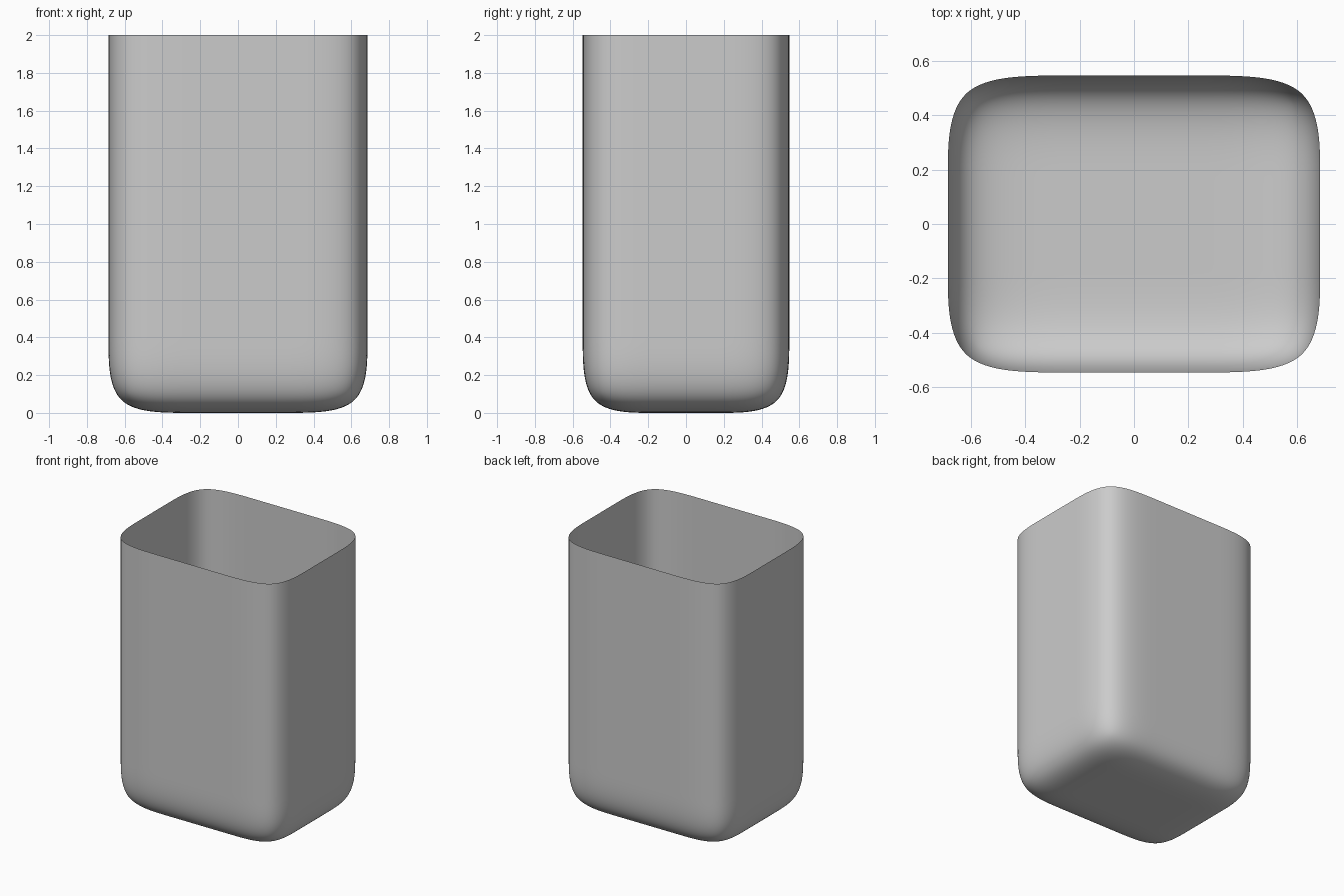
import bpy, bmesh

if "Cube" in bpy.data.objects:
    bpy.data.objects.remove(bpy.data.objects["Cube"])

# Half sizes and distance of the support loops from the walls
HX, HY, H = 0.686, 0.547, 2.0
xs = [-HX, -HX + 0.425, HX - 0.425, HX]
ys = [-HY, -HY + 0.385, HY - 0.385, HY]
zs = [0.0, 0.4, 0.8, 1.2, 1.6, H]

bm = bmesh.new()

# Floor: 3 x 3 grid cage
grid = [[bm.verts.new((x, y, 0)) for x in xs] for y in ys]
for j in range(3):
    for i in range(3):
        bm.faces.new((grid[j][i], grid[j + 1][i],
                      grid[j + 1][i + 1], grid[j][i + 1]))

# Walls: raise the floor's outline ring by ring, leaving the top open
ring = (grid[0][:3] + [grid[j][3] for j in range(3)]
        + grid[3][:0:-1] + [grid[j][0] for j in (3, 2, 1)])
for z in zs[1:]:
    upper = [bm.verts.new((v.co.x, v.co.y, z)) for v in ring]
    n = len(ring)
    for k in range(n):
        m = (k + 1) % n
        bm.faces.new((ring[k], ring[m], upper[m], upper[k]))
    ring = upper

bmesh.ops.recalc_face_normals(bm, faces=bm.faces)
mesh = bpy.data.meshes.new("open_bin")
# Normals point out of the container
bm.normal_update()
if grid[1][1].normal.z > 0:
    bmesh.ops.reverse_faces(bm, faces=bm.faces)
bm.to_mesh(mesh)
bm.free()
mesh.shade_smooth()

bin_obj = bpy.data.objects.new("open_bin", mesh)
bpy.context.collection.objects.link(bin_obj)

# Rounded corners and base
sub = bin_obj.modifiers.new("rounding", 'SUBSURF')
sub.levels = sub.render_levels = 4
